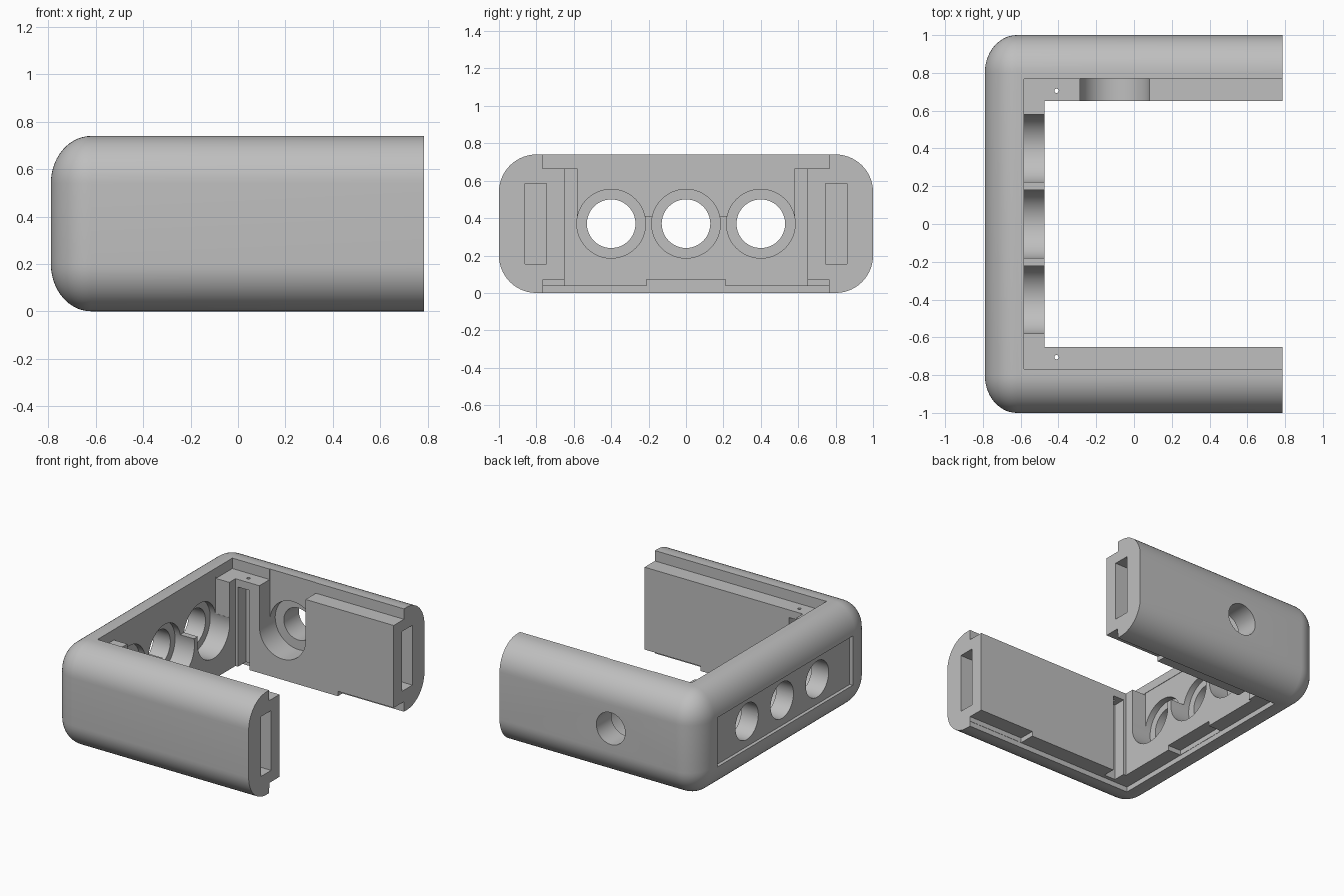
import bpy, math
from mathutils import Matrix

if "Cube" in bpy.data.objects:
    bpy.data.objects.remove(bpy.data.objects["Cube"])

grey = bpy.data.materials.new("plain grey")
grey.diffuse_color = (0.52, 0.52, 0.52, 1)
grey.use_nodes = True
grey.node_tree.nodes["Principled BSDF"].inputs["Base Color"].default_value = grey.diffuse_color


def box(name, x0, x1, y0, y1, z0, z1):
    bpy.ops.mesh.primitive_cube_add(size=1)
    o = bpy.context.object
    o.name = name
    o.data.transform(Matrix.Translation(((x0 + x1) / 2, (y0 + y1) / 2, (z0 + z1) / 2))
                     @ Matrix.Diagonal((x1 - x0, y1 - y0, z1 - z0, 1)))
    return o


def rod(name, axis, centre, r, a, b, n=48):
    """Cylinder along an axis between a and b; centre gives the other two coordinates."""
    bpy.ops.mesh.primitive_cylinder_add(vertices=n, radius=r, depth=b - a)
    o = bpy.context.object
    o.name = name
    m = (a + b) / 2
    if axis == 'x':
        rot, pos = Matrix.Rotation(math.pi / 2, 4, 'Y'), (m, *centre)
    elif axis == 'y':
        rot, pos = Matrix.Rotation(math.pi / 2, 4, 'X'), (centre[0], m, centre[1])
    else:
        rot, pos = Matrix.Identity(4), (*centre, m)
    o.data.transform(Matrix.Translation(pos) @ rot)
    return o


def apply_mod(o, m):
    bpy.ops.object.select_all(action='DESELECT')
    bpy.context.view_layer.objects.active = o
    o.select_set(True)
    bpy.ops.object.modifier_apply(modifier=m.name)


# Rounded outer block, its rounding slightly shorter along x
shell = box("enclosure_frame", 0, 3, -1, 1, 0, 0.74)
bev = shell.modifiers.new("rounding", 'BEVEL')
bev.width, bev.segments, bev.limit_method = 0.2, 14, 'NONE'
apply_mod(shell, bev)
shell.data.transform(Matrix.Translation((-0.79, 0, 0)) @ Matrix.Diagonal((0.85, 1, 1, 1)))


def cut(c):
    c.hide_render = True
    m = shell.modifiers.new("cut", 'BOOLEAN')
    m.operation, m.solver, m.object = 'DIFFERENCE', 'EXACT', c
    apply_mod(shell, m)
    bpy.data.objects.remove(c, do_unlink=True)


# Open end, open middle, and lid ledges above and below
cut(box("end_cut", 0.785, 3, -2, 2, -1, 2))
cut(box("middle_cut", -0.475, 2, -0.65, 0.65, -1, 2))
cut(box("top_ledge", -0.582, 2, -0.767, 0.767, 0.665, 2))
cut(box("bottom_ledge", -0.582, 2, -0.767, 0.767, -1, 0.037))
cut(box("back_tab_pocket", -0.58, -0.4, -0.21, 0.21, -1, 0.072))

# Shallow panel recess on the outside of the back wall
cut(box("panel_recess", -1, -0.765, -0.77, 0.77, 0.19, 0.545))

# Three connector holes with counterbores that open upward
cut(box("connector_opening", -0.585, -0.3, -0.58, 0.58, 0.412, 0.676))
for y in (-0.4, 0, 0.4):
    cut(rod("connector_seat", 'x', (y, 0.37), 0.184, -0.63, -0.3))
    cut(rod("connector_hole", 'x', (y, 0.37), 0.13, -1, -0.3))

# Single hole in one arm with a U-shaped pocket
cut(box("arm_opening", -0.285, 0.083, 0.5, 0.77, 0.37, 1))
cut(rod("arm_seat", 'y', (-0.101, 0.37), 0.184, 0.5, 0.83))
cut(rod("arm_hole", 'y', (-0.101, 0.37), 0.115, 0.5, 1.2))

# Mirrored features: tab pockets, end sockets, corner grooves, pin holes
for s in (-1, 1):
    def side(name, x0, x1, a, b, z0, z1):
        cut(box(name, x0, x1, min(s * a, s * b), max(s * a, s * b), z0, z1))
    side("arm_tab_pocket", 0.34, 1, 0.5, 0.765, -1, 0.072)
    side("end_socket", 0.45, 1, 0.745, 0.862, 0.155, 0.585)
    side("corner_groove", -0.455, -0.365, 0.6, 0.74, -1, 0.61)
    cut(rod("pin_hole", 'z', (-0.41, s * 0.705), 0.012, -1, 1, 12))

shell.data.materials.clear()
shell.data.materials.append(grey)
bpy.ops.object.select_all(action='DESELECT')
bpy.context.view_layer.objects.active = shell
shell.select_set(True)
bpy.ops.object.shade_smooth_by_angle(angle=math.radians(25))
